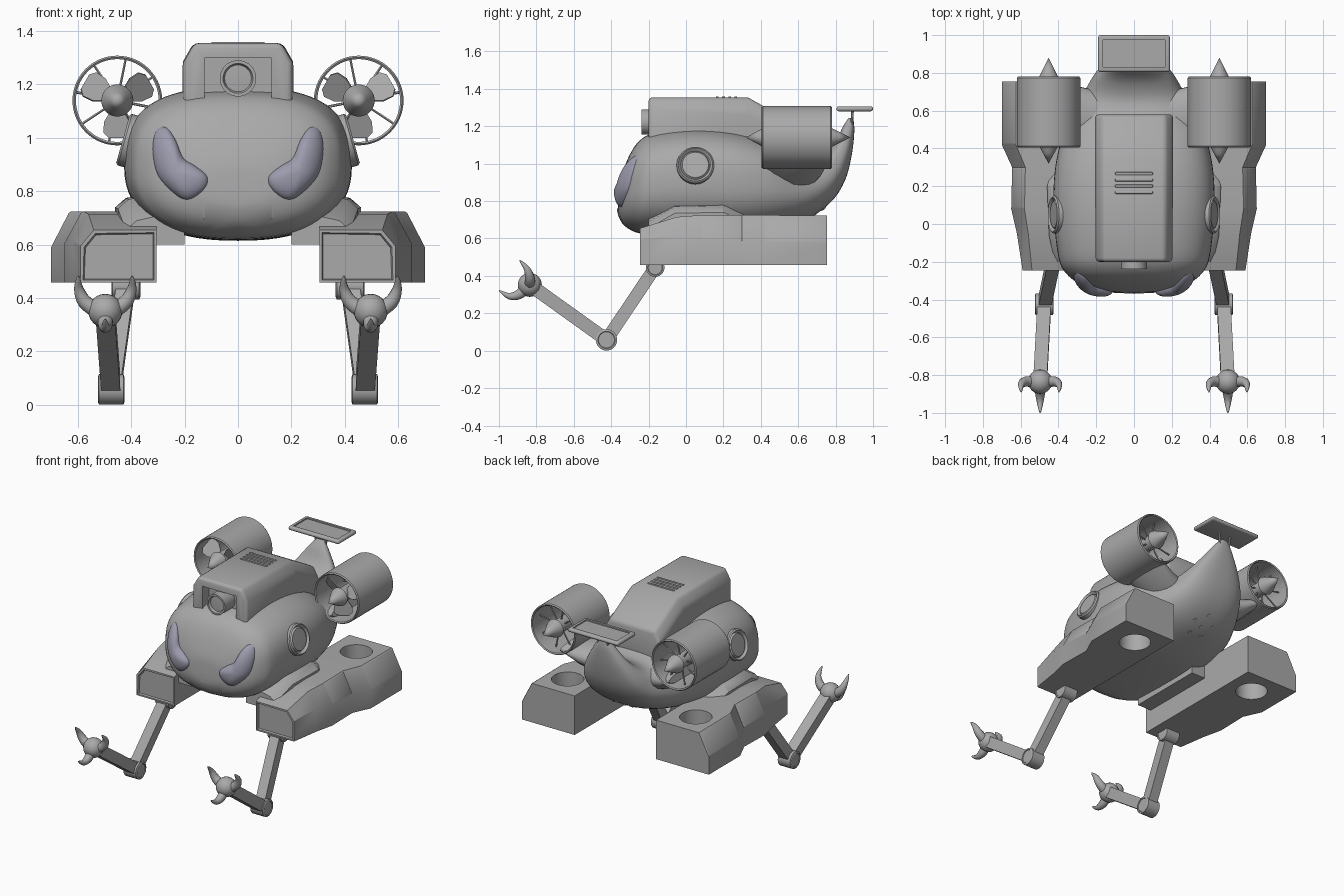
import bpy, bmesh, math
from mathutils import Vector
from mathutils.bvhtree import BVHTree

if "Cube" in bpy.data.objects:
    bpy.data.objects.remove(bpy.data.objects["Cube"])

def material(name, c):
    m = bpy.data.materials.new(name)
    m.diffuse_color = (*c, 1)
    m.use_nodes = True
    m.node_tree.nodes["Principled BSDF"].inputs["Base Color"].default_value = m.diffuse_color
    return m

GREY = material("hull grey", (0.4, 0.4, 0.4))
GLASS = material("eye blue grey", (0.33, 0.33, 0.42))

def finish(name, bm, mat=GREY, mirror=False):
    bmesh.ops.recalc_face_normals(bm, faces=bm.faces)
    me = bpy.data.meshes.new(name)
    bm.to_mesh(me)
    bm.free()
    me.materials.append(mat)
    o = bpy.data.objects.new(name, me)
    bpy.context.collection.objects.link(o)
    if mirror:
        o.modifiers.new("mirror", 'MIRROR')
    return o

def loft(name, rings, cap=True, mat=GREY, mirror=False):
    bm = bmesh.new()
    vs = [[bm.verts.new(p) for p in r] for r in rings]
    n = len(rings[0])
    for a, b in zip(vs, vs[1:]):
        for k in range(n):
            bm.faces.new((a[k], a[(k + 1) % n], b[(k + 1) % n], b[k]))
    if cap:
        bm.faces.new(vs[0])
        bm.faces.new(vs[-1])
    bmesh.ops.remove_doubles(bm, verts=bm.verts, dist=1e-5)
    return finish(name, bm, mat, mirror)

def lathe(name, prof, center, axis=(0, 1, 0), segs=40, cap=False, mirror=False):
    q = Vector((0, 0, 1)).rotation_difference(Vector(axis).normalized())
    rings = [[Vector(center) + q @ Vector((r * math.cos(k * math.tau / segs), r * math.sin(k * math.tau / segs), h))
              for k in range(segs)] for r, h in prof]
    return loft(name, rings, cap, mirror=mirror)

def tube(name, pts, radii, segs=10, mirror=True):
    pts = [Vector(p) for p in pts]
    rings = []
    for i, p in enumerate(pts):
        t = (pts[min(i + 1, len(pts) - 1)] - pts[max(i - 1, 0)]).normalized()
        ref = Vector((0, 1, 0)) if abs(t.x) > 0.9 else Vector((1, 0, 0))
        a = (ref - t * ref.dot(t)).normalized()
        b = t.cross(a)
        r = radii[i] * (math.sqrt(2) if segs == 4 else 1)
        rings.append([p + r * (a * math.cos((k + .5) * math.tau / segs) + b * math.sin((k + .5) * math.tau / segs))
                      for k in range(segs)])
    return loft(name, rings, mirror=mirror)

def box(name, x0, x1, y0, y1, z0, z1, bevel=0, mirror=False):
    o = loft(name, [[(x0, y, z0), (x1, y, z0), (x1, y, z1), (x0, y, z1)] for y in (y0, y1)], mirror=mirror)
    if bevel:
        m = o.modifiers.new("bevel", 'BEVEL')
        m.width, m.segments = bevel, 3
    return o

def cut(o, cutter):
    cutter.hide_render = True
    m = o.modifiers.new("cut", 'BOOLEAN')
    m.object, m.operation, m.solver = cutter, 'DIFFERENCE', 'EXACT'

def inset(o, ids, thick, depth):
    bm = bmesh.new()
    bm.from_mesh(o.data)
    bm.faces.ensure_lookup_table()
    bmesh.ops.inset_individual(bm, faces=[bm.faces[i] for i in ids], thickness=thick, depth=depth)
    bm.to_mesh(o.data)
    bm.free()

def catmull(pts, n, closed=False):
    out, m = [], len(pts)
    get = lambda i: pts[i % m] if closed else pts[max(0, min(m - 1, i))]
    for i in range(m if closed else m - 1):
        for j in range(n):
            t = j / n
            out.append(tuple(.5 * (2 * b + (c - a) * t + (2 * a - 5 * b + 4 * c - d) * t * t + (3 * b - a - 3 * c + d) * t ** 3)
                             for a, b, c, d in zip(get(i - 1), get(i), get(i + 1), get(i + 2))))
    return out if closed else out + [tuple(pts[-1])]

# Hull: stations are top y,z / bottom y,z / half width, swept up into the tail
stations = [(-.362, .83, -.364, .80, .03), (-.35, .92, -.362, .74, .15), (-.30, 1.05, -.335, .68, .28),
            (-.24, 1.13, -.28, .64, .36), (-.15, 1.17, -.20, .622, .40), (.05, 1.19, .05, .615, .425),
            (.25, 1.175, .30, .62, .42), (.42, 1.13, .50, .655, .38), (.55, 1.06, .66, .71, .31),
            (.65, 1.03, .78, .80, .25), (.74, 1.06, .85, .91, .20), (.80, 1.12, .885, 1.04, .14),
            (.84, 1.20, .90, 1.17, .07), (.87, 1.245, .895, 1.24, .025)]
def hull_ring(s):
    ty, tz, by, bz, w = s
    ring = []
    for k in range(64):
        c, d = math.cos(k * math.tau / 64), math.sin(k * math.tau / 64)
        e = 2 / (2.7 if d > 0 else 2.4)
        v = math.copysign(abs(d) ** e, d) / 2
        ring.append((math.copysign(abs(c) ** e, c) * w, (ty + by) / 2 + (ty - by) * v, (tz + bz) / 2 + (tz - bz) * v))
    return ring
hull = loft("hull", [hull_ring(s) for s in catmull(stations, 5)])
bvh = BVHTree.FromPolygons([v.co for v in hull.data.vertices], [p.vertices[:] for p in hull.data.polygons])

# Plates and domes laid on the front of the hull
def patch(name, outline, c, base, bulge, mat, mirror):
    def place(x, z, off):
        hit = bvh.ray_cast(Vector((x, -2, z)), Vector((0, 1, 0)))[0] or bvh.find_nearest(Vector((x, -.3, z)))[0]
        return (x, hit.y - off, z)
    rings = []
    for i in range(11):
        t = math.sin(i / 10 * math.pi / 2)
        off = base + bulge * math.sqrt(max(0, 1 - t * t))
        rings.append([place(c[0] + (x - c[0]) * t, c[1] + (z - c[1]) * t, off) for x, z in outline])
    return loft(name, rings, False, mat, mirror)

eye = [(.27, 1.04), (.305, 1.03), (.32, .96), (.30, .86), (.23, .785), (.18, .77), (.125, .81), (.115, .855),
       (.16, .895), (.205, .925), (.235, .995)]
patch("eye", catmull(eye, 4, True), (.235, .87), -.004, .045, GLASS, True)
chin = [(-.13, .64), (0, .632), (.13, .64), (.13, .70), (.13, .76), (0, .76), (-.13, .76), (-.13, .70)]
patch("chin_panel", chin, (0, .70), .005, 0, GREY, False)

# Roof cabin with front recess, lamp and vents
def cabin_ring(y, w, z):
    return [(-w, y, .98), (w, y, .98), (w, y, z - .07), (w - .04, y, z), (-w + .04, y, z), (-w, y, z - .07)]
cabin = loft("roof_cabin", [cabin_ring(-.2, .203, 1.355), cabin_ring(.33, .207, 1.355), cabin_ring(.58, .207, 1.215)])
b = cabin.modifiers.new("bevel", 'BEVEL')
b.width, b.segments = .02, 3
cut(cabin, box("recess_cutter", -.125, .125, -.3, -.13, 1.0, 1.30))
lathe("front_lamp", [(.068, .15), (.068, 0), (.056, 0), (.05, .015), (0, .012)], (0, -.237, 1.223))
for i in range(4):
    box("roof_vent", -.1, .1, .16 + i * .033, .175 + i * .033, 1.35, 1.36, .004)

# Round side windows
lathe("side_window", [(.1, -.06), (.1, .012), (.092, .02), (.084, .012), (.078, .004), (.07, .014), (0, .016)],
      (.412, .05, .99), (1, 0, .28), mirror=True)

# Ducted fans
C = Vector((.452, 0, 1.14))
lathe("fan_duct", [(.155, .41), (.162, .405), (.168, .412), (.168, .773), (.162, .78), (.155, .775), (.155, .41)],
      C, mirror=True, segs=56)
lathe("fan_hub", [(0, .32), (.03, .375), (.057, .425), (.06, .44), (.045, .45), (.045, .74), (.06, .75),
                  (.057, .765), (.03, .82), (0, .88)], C, segs=32, mirror=True)
for k in range(3):
    a = math.radians(30 + 120 * k)
    out, side = Vector((math.cos(a), 0, math.sin(a))), Vector((-math.sin(a), 0, math.cos(a)))
    chord = side * .87 + Vector((0, .5, 0))
    thick = out.cross(chord).normalized() * .004
    rings = []
    for r, w in ((.035, .025), (.08, .055), (.12, .058), (.14, .035)):
        p = C + out * r + Vector((0, .48, 0))
        rings.append([p + chord * w + thick, p - chord * w + thick, p - chord * w - thick, p + chord * w - thick])
    loft("fan_blade", rings, mirror=True)
for k in range(8):
    a = k * math.tau / 8 + .2
    out = Vector((math.cos(a), 0, math.sin(a)))
    tube("fan_spoke", [C + Vector((0, .7, 0)) + out * .04, C + Vector((0, .7, 0)) + out * .16], [.005, .005], 6)

# Fan struts flaring out of the hull
def strut_ring(x, z, y0, y1, h):
    ym, yr = (y0 + y1) / 2, (y1 - y0) / 2
    return [(x + h * .35 * math.sin(k * math.tau / 20), ym + yr * math.cos(k * math.tau / 20),
             z - h * math.sin(k * math.tau / 20)) for k in range(20)]
loft("fan_strut", [strut_ring(.18, .93, .40, .70, .09), strut_ring(.3, .96, .42, .73, .07),
                   strut_ring(.41, 1.01, .42, .765, .03)], mirror=True)

# Pontoons with recessed panels and a lift shaft at the rear
def pontoon_ring(y, xo, zt, cx, cz):
    return [(.305, y, .458), (xo, y, .458), (xo, y, zt - cz), (xo - cx, y, zt), (.305, y, zt)]
pontoon = loft("pontoon", [pontoon_ring(*s) for s in (
    (-.245, .59, .655, .05, .06), (-.05, .62, .715, .06, .10), (.08, .65, .725, .07, .13),
    (.30, .645, .725, .07, .14), (.42, .70, .725, .075, .145), (.755, .70, .722, .075, .145))])
inset(pontoon, [25], .014, 0)
inset(pontoon, [25], .006, -.012)
inset(pontoon, [12, 22], .014, .005)
cut(pontoon, lathe("shaft_cutter", [(.1, .3), (.1, .9)], (.48, .58, 0), (0, 0, 1), 40, True))
pontoon.modifiers.new("mirror", 'MIRROR')
loft("pontoon_fairing", [[(.2, y, .6), (w, y, .6), (w, y, z - .035), (w - .04, y, z), (.2, y, z + .04)]
                         for y, w, z in ((-.2, .42, .69), (-.06, .45, .77), (.2, .46, .775), (.33, .42, .71))], mirror=True)

# Jointed arms
S, E, W = (.42, -.165, .445), (.475, -.425, .058), (.497, -.835, .352)
for name, p, r, w in (("shoulder", S, .05, .05), ("elbow", E, .057, .046)):
    lathe(name + "_joint", [(0, -w), (r * .75, -w), (r * .8, -w - .004), (r, -w), (r, w), (r * .8, w + .004),
                            (r * .75, w), (0, w)], p, (1, 0, 0), 28, mirror=True)
tube("upper_arm", [S, E], [.034, .034], 4)
tube("forearm", [E, W], [.036, .036], 4)
lathe("wrist_ball", [(.064 * math.sin(i * math.pi / 12), -.064 * math.cos(i * math.pi / 12)) for i in range(13)],
      W, segs=24, mirror=True)
for d in (-1, 0, 1):
    path = [(0, -.02, -.02), (0, -.06, -.052), (0, -.11, -.06), (0, -.165, -.03)] if d == 0 else \
           [(d * .03, 0, .0), (d * .078, 0, .035), (d * .1, -.015, .085), (d * .1, -.055, .132)]
    pts = catmull([tuple(Vector(W) + Vector(p)) for p in path], 4)
    tube("claw", pts, [.028 * (1 - (i / 12) ** 2) + .002 for i in range(len(pts))], 12)

# Tail plane on twin posts
plane = box("tail_plane", -.19, .19, .805, 1.0, 1.28, 1.306, .012)
cut(plane, box("plane_cutter", -.165, .165, .83, .975, 1.298, 1.4))
tube("tail_post", [(.03, .885, 1.17), (.045, .89, 1.285)], [.008, .008], 8)

# Small lamps under the tail
for k in range(6):
    r = .075 if k < 5 else 0
    x, y = r * math.sin(k * math.tau / 5), .66 + r * math.cos(k * math.tau / 5)
    loc, nor = bvh.ray_cast(Vector((x, y, -1)), Vector((0, 0, 1)))[:2]
    lathe("tail_lamp", [(.014, -.01), (.014, .004), (0, .006)], loc, nor if nor.z < 0 else -nor, 12)

# Apply modifiers, drop cutters, smooth curved surfaces
dg = bpy.context.evaluated_depsgraph_get()
parts = [o for o in bpy.data.objects if not o.hide_render]
meshes = [bpy.data.meshes.new_from_object(o.evaluated_get(dg)) for o in parts]
for o, me in zip(parts, meshes):
    o.modifiers.clear()
    o.data = me
for o in [o for o in bpy.data.objects if o.hide_render]:
    bpy.data.objects.remove(o)
for o in parts:
    o.select_set(True)
bpy.context.view_layer.objects.active = parts[0]
bpy.ops.object.shade_smooth_by_angle(angle=math.radians(32))
